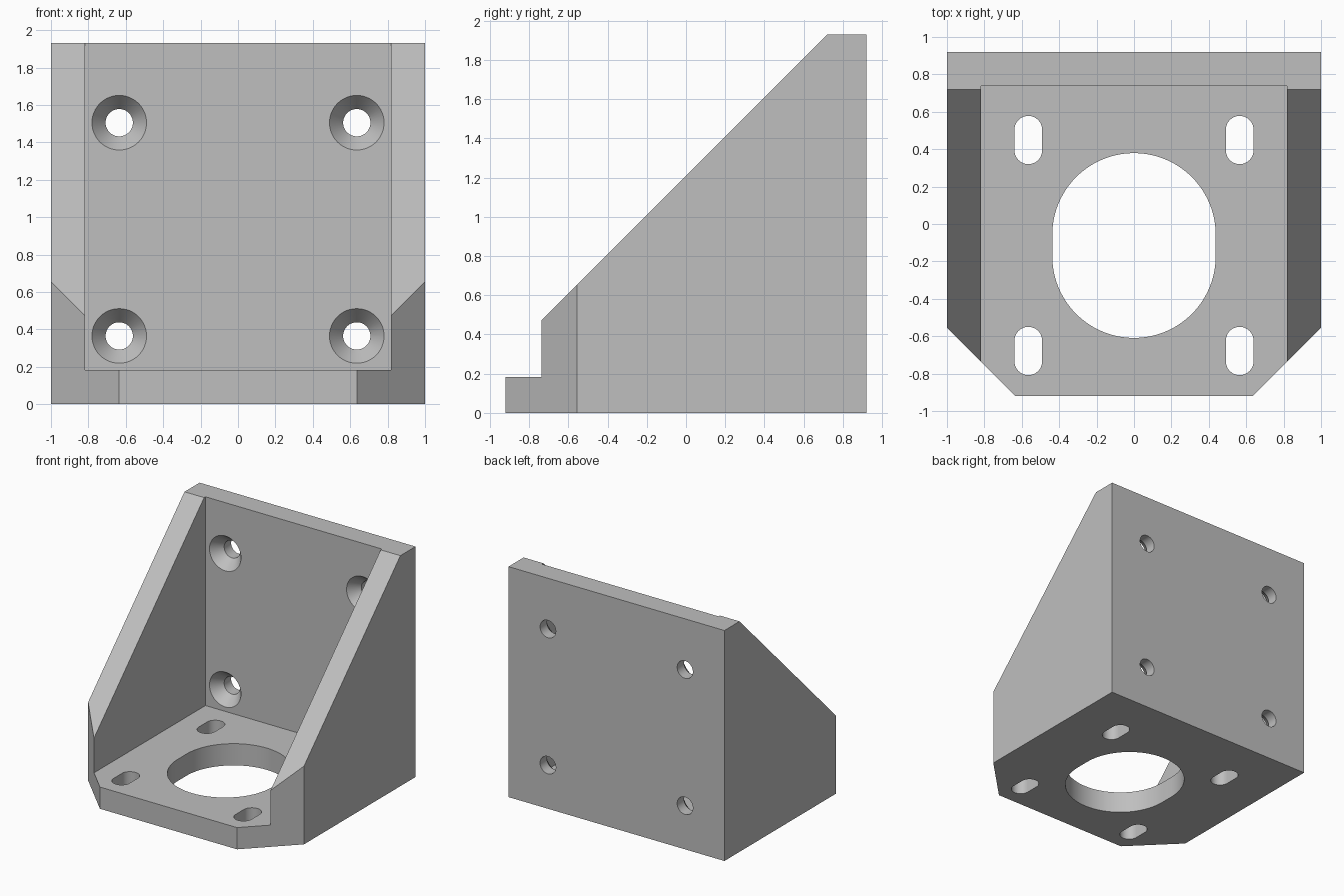
import bpy, bmesh, math
from mathutils import Matrix, Vector

cube = bpy.data.objects.get("Cube")
if cube:
    bpy.data.objects.remove(cube, do_unlink=True)

W, D, H = 1.0, 0.92, 1.93      # half width, half depth, height
T = 0.182                      # plate thickness
BORE_Y = -0.115                # centre of the base openings

grey = bpy.data.materials.new("matte grey")
grey.use_nodes = True
grey.diffuse_color = (0.52, 0.52, 0.52, 1)
grey.node_tree.nodes["Principled BSDF"].inputs["Base Color"].default_value = (0.52, 0.52, 0.52, 1)


def make_object(name, bm):
    bmesh.ops.recalc_face_normals(bm, faces=bm.faces)
    mesh = bpy.data.meshes.new(name)
    bm.to_mesh(mesh)
    bm.free()
    mesh.materials.append(grey)
    obj = bpy.data.objects.new(name, mesh)
    bpy.context.collection.objects.link(obj)
    return obj


def add_prism(bm, outline, z0, z1):
    face = bm.faces.new([bm.verts.new((x, y, z0)) for x, y in outline])
    top = bmesh.ops.extrude_face_region(bm, geom=[face])["geom"]
    verts = [v for v in top if isinstance(v, bmesh.types.BMVert)]
    bmesh.ops.translate(bm, verts=verts, vec=(0, 0, z1 - z0))


def slot_outline(cx, cy, r, half_straight, n=32):
    pts = []
    for side in (1, -1):
        for i in range(n + 1):
            a = math.pi * i / n + (0 if side > 0 else math.pi)
            pts.append((cx + r * math.cos(a), cy + side * half_straight + r * math.sin(a)))
    return pts


def cut(target, cutter):
    cutter.hide_render = True
    mod = target.modifiers.new(cutter.name, "BOOLEAN")
    mod.operation = "DIFFERENCE"
    mod.solver = "EXACT"
    mod.object = cutter
    bpy.context.view_layer.objects.active = target
    bpy.ops.object.modifier_apply(modifier=mod.name)
    bpy.data.objects.remove(cutter, do_unlink=True)


# Solid block with clipped front corners and a sloping front
bm = bmesh.new()
c = 0.365
add_prism(bm, [(-W, D), (-W, c - D), (c - W, -D), (W - c, -D), (W, c - D), (W, D)], 0, H)
cutting = bmesh.ops.bisect_plane(bm, geom=bm.verts[:] + bm.edges[:] + bm.faces[:],
                                 plane_co=(0, 0.72, H), plane_no=Vector((0, -1, 1)),
                                 clear_outer=True)["geom_cut"]
bmesh.ops.contextual_create(bm, geom=[e for e in cutting if isinstance(e, bmesh.types.BMEdge)])
bracket = make_object("angle_bracket", bm)

# Hollow between the two side gussets
bm = bmesh.new()
w, back = W - T, D - T
add_prism(bm, [(-w, -2), (w, -2), (w, back), (-w, back)], T, 3)
cut(bracket, make_object("hollow_cutter", bm))

# Large base opening and four adjustment slots
bm = bmesh.new()
add_prism(bm, slot_outline(0, BORE_Y, 0.437, 0.057, 48), -0.1, 0.4)
for x in (-0.565, 0.565):
    for dy in (-0.564, 0.564):
        add_prism(bm, slot_outline(x, BORE_Y + dy, 0.074, 0.055), -0.1, 0.4)
cut(bracket, make_object("base_hole_cutter", bm))

# Countersunk screw holes in the back plate: (radius, y) steps spun into a plug
bm = bmesh.new()
r, head, sink, lip = 0.073, 0.146, 0.09, 0.02
steps = [(0, D + 0.1), (r, D + 0.1), (r, back + sink), (head, back), (head, back - lip), (0, back - lip)]
for x in (-0.635, 0.635):
    for z in (0.365, 1.505):
        verts = [bm.verts.new((x + rad, y, z)) for rad, y in steps]
        edges = [bm.edges.new(pair) for pair in zip(verts, verts[1:])]
        bmesh.ops.spin(bm, geom=verts + edges, cent=(x, 0, z), axis=(0, 1, 0),
                       angle=math.tau, steps=48)
bmesh.ops.remove_doubles(bm, verts=bm.verts, dist=0.0005)
cut(bracket, make_object("screw_hole_cutter", bm))

# Smooth bores, sharp plate edges
bpy.ops.object.select_all(action="DESELECT")
bracket.select_set(True)
bpy.context.view_layer.objects.active = bracket
bpy.ops.object.shade_smooth_by_angle(angle=math.radians(25))
